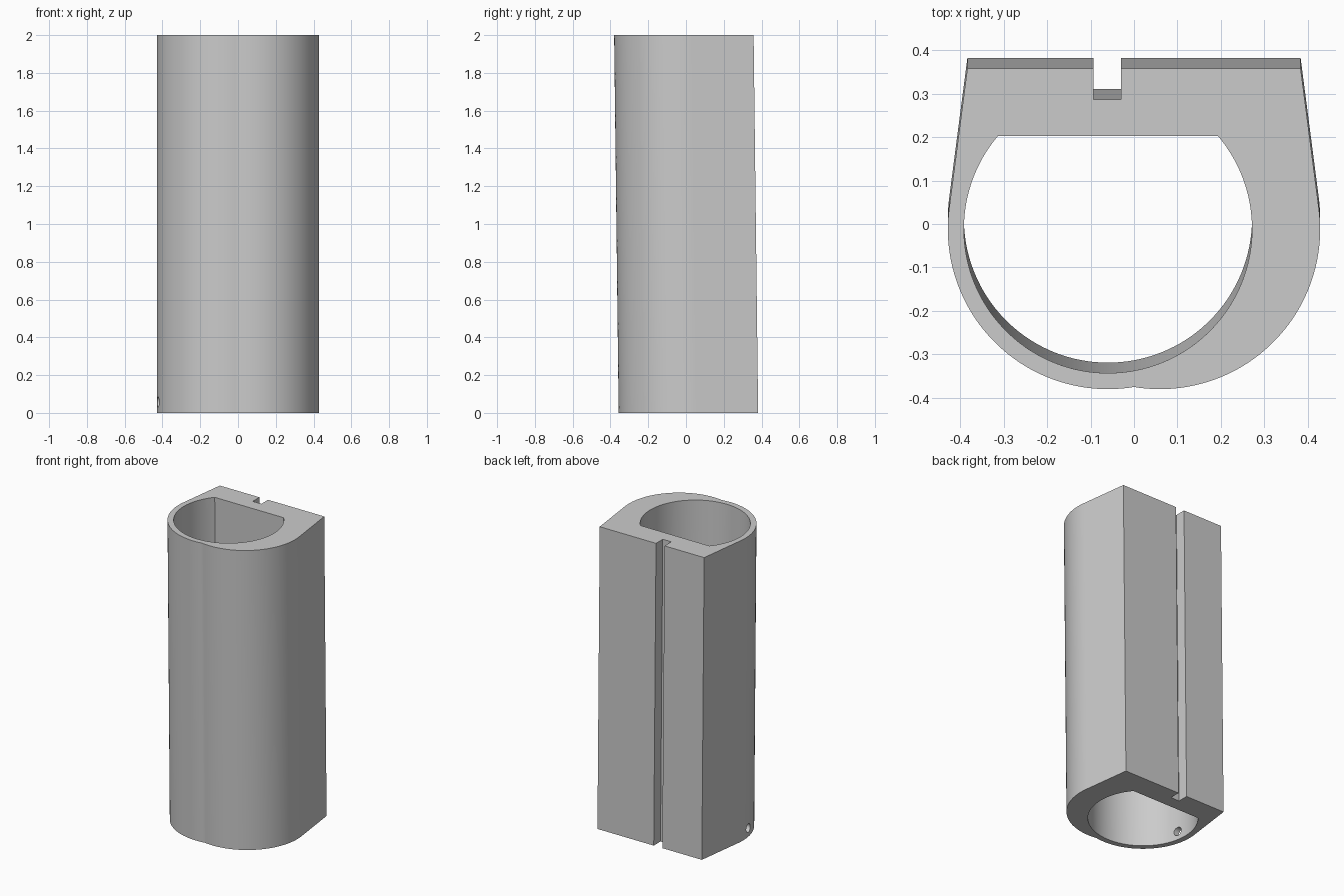
import bpy, bmesh, math
from mathutils import Matrix

if "Cube" in bpy.data.objects:
    bpy.data.objects.remove(bpy.data.objects["Cube"], do_unlink=True)

HEIGHT = 2.0
LEAN = -0.024 / HEIGHT      # the sleeve leans slightly to the front as it rises
CX, CY = 0.06, 0.0125       # arc centres at z = 0
R_OUT, R_BORE = 0.369, 0.332
BACK, HALF_BACK = 0.382, 0.384
BORE_FLAT = 0.227
TANGENT = math.radians(7.3)

grey = bpy.data.materials.new("plain_grey")
grey.use_nodes = True
grey.diffuse_color = (0.6, 0.6, 0.6, 1)
grey.node_tree.nodes["Principled BSDF"].inputs["Base Color"].default_value = (0.6, 0.6, 0.6, 1)


def arc(cx, cy, r, a0, a1, n):
    return [(cx + r * math.cos(a0 + (a1 - a0) * i / n),
             cy + r * math.sin(a0 + (a1 - a0) * i / n)) for i in range(n + 1)]


def leaning_prism(name, points, z0, z1):
    """Extrude a plan profile along the leaning axis."""
    bm = bmesh.new()
    face = bm.faces.new([bm.verts.new((x, y + LEAN * z0, z0)) for x, y in points])
    top = bmesh.ops.extrude_face_region(bm, geom=[face])["geom"]
    moved = [v for v in top if isinstance(v, bmesh.types.BMVert)]
    bmesh.ops.translate(bm, verts=moved, vec=(0, LEAN * (z1 - z0), z1 - z0))
    bmesh.ops.recalc_face_normals(bm, faces=bm.faces)
    return to_object(name, bm)


def to_object(name, bm):
    mesh = bpy.data.meshes.new(name)
    bm.to_mesh(mesh)
    bm.free()
    obj = bpy.data.objects.new(name, mesh)
    obj.data.materials.append(grey)
    bpy.context.collection.objects.link(obj)
    return obj


# Outer body: two overlapping arcs in front, tapered sides, slotted flat back
cusp = math.acos(CX / R_OUT)
right_half = arc(CX, CY, R_OUT, -math.pi + cusp, TANGENT, 56)
left_half = [(-x, y) for x, y in reversed(right_half)][:-1]
slot = [(-0.03, BACK), (-0.03, 0.311), (-0.093, 0.311), (-0.093, BACK)]
outline = right_half + [(HALF_BACK, BACK)] + slot + [(-HALF_BACK, BACK)] + left_half
sleeve = leaning_prism("sleeve_body", outline, 0, HEIGHT)

# Off-centre bore with a flat back wall
a = math.asin((BORE_FLAT - CY) / R_BORE)
bore = leaning_prism("bore_cutter", arc(-CX, CY, R_BORE, -math.pi - a, a, 96),
                     -0.1, HEIGHT + 0.1)

# Small pin hole through the thin side wall near the bottom
bm = bmesh.new()
bmesh.ops.create_cone(bm, cap_ends=True, segments=32, radius1=0.028, radius2=0.028, depth=0.16,
                      matrix=Matrix.Translation((-0.42, -0.05, 0.057))
                      @ Matrix.Rotation(math.radians(90), 4, 'Y'))
pin = to_object("pin_hole_cutter", bm)

# Cut the openings and clear the cutters away
bpy.context.view_layer.objects.active = sleeve
sleeve.select_set(True)
for cutter in (bore, pin):
    cutter.hide_render = True
    mod = sleeve.modifiers.new("cut", 'BOOLEAN')
    mod.operation = 'DIFFERENCE'
    mod.solver = 'EXACT'
    mod.object = cutter
    bpy.ops.object.modifier_apply(modifier=mod.name)
    bpy.data.objects.remove(cutter, do_unlink=True)

bpy.ops.object.shade_smooth_by_angle(angle=math.radians(30))
